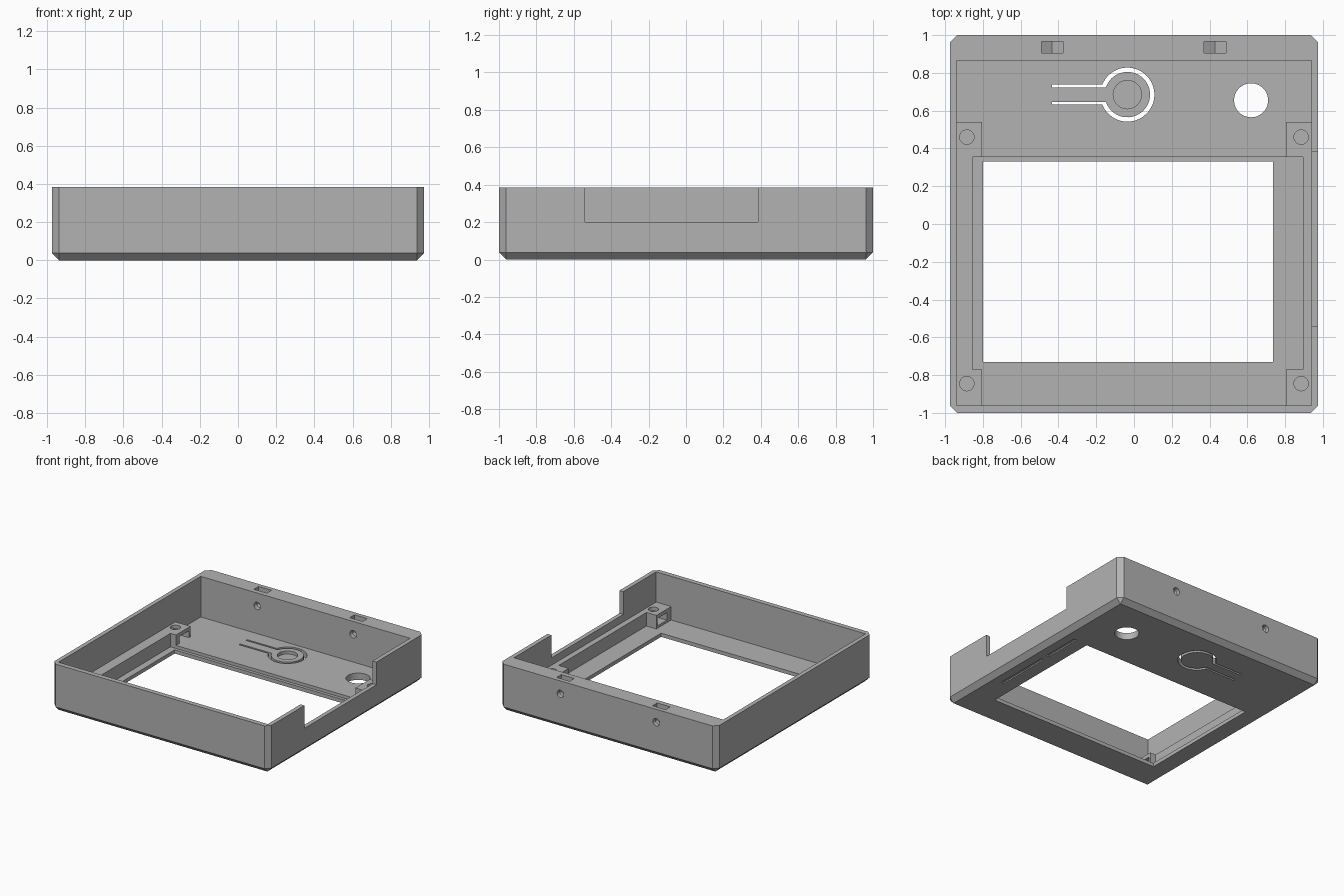
import bpy, bmesh
from math import asin, cos, sin, pi
from mathutils import Matrix, Vector

cube = bpy.data.objects.get("Cube")
if cube:
    bpy.data.objects.remove(cube, do_unlink=True)

grey = bpy.data.materials.new("mid grey")
grey.use_nodes = True
grey.diffuse_color = (0.45, 0.45, 0.45, 1)
grey.node_tree.nodes["Principled BSDF"].inputs["Base Color"].default_value = grey.diffuse_color

TOP, FLOOR, RECESS, RAIL = 0.385, 0.055, 0.03, 0.14


def add(name, bm):
    bmesh.ops.recalc_face_normals(bm, faces=bm.faces)
    mesh = bpy.data.meshes.new(name)
    bm.to_mesh(mesh)
    bm.free()
    mesh.materials.append(grey)
    ob = bpy.data.objects.new(name, mesh)
    bpy.context.collection.objects.link(ob)
    return ob


def box(name, x, y, z):
    bm = bmesh.new()
    size = Vector((x[1] - x[0], y[1] - y[0], z[1] - z[0]))
    mid = Vector((sum(x), sum(y), sum(z))) / 2
    bmesh.ops.create_cube(bm, size=1, matrix=Matrix.Translation(mid) @ Matrix.Diagonal((*size, 1)))
    return add(name, bm)


def rod(name, center, radius, length, axis="Z"):
    bm = bmesh.new()
    turn = Matrix.Rotation(pi / 2, 4, "X") if axis == "Y" else Matrix()
    bmesh.ops.create_cone(bm, cap_ends=True, segments=48, radius1=radius, radius2=radius,
                          depth=length, matrix=Matrix.Translation(center) @ turn)
    return add(name, bm)


def prism(name, points, push):
    bm = bmesh.new()
    face = bm.faces.new([bm.verts.new(p) for p in points])
    new = bmesh.ops.extrude_face_region(bm, geom=[face])["geom"]
    bmesh.ops.translate(bm, vec=push, verts=[v for v in new if isinstance(v, bmesh.types.BMVert)])
    return add(name, bm)


def cut(target, cutter):
    mod = target.modifiers.new("cut", "BOOLEAN")
    mod.operation, mod.solver, mod.object = "DIFFERENCE", "EXACT", cutter
    bpy.context.view_layer.objects.active = target
    bpy.ops.object.modifier_apply(modifier=mod.name)
    bpy.data.objects.remove(cutter, do_unlink=True)


# Case with chamfered upright corners and lower rim
case = box("case_shell", (-0.975, 0.975), (-1, 1), (0, TOP))
bm = bmesh.new()
bm.from_mesh(case.data)
edges = [e for e in bm.edges if min(v.co.z for v in e.verts) < 0.01]
bmesh.ops.bevel(bm, geom=edges, offset=0.038, segments=1, profile=0.5, affect="EDGES")
bm.to_mesh(case.data)
bm.free()

# Cavity, thinner floor around the window, window and side cutout
cut(case, box("cavity", (-0.94, 0.94), (-0.96, 0.865), (FLOOR, 1)))
cut(case, box("floor_recess", (-0.94, 0.94), (-0.96, 0.355), (RECESS, 0.2)))
cut(case, box("window", (-0.8, 0.735), (-0.73, 0.33), (-1, 0.2)))
cut(case, box("side_cutout", (0.92, 1.2), (-0.54, 0.385), (0.2, 1)))
cut(case, rod("round_opening", (0.62, 0.655, 0), 0.09, 0.3))

# Flexible push button outlined by a keyhole slot
cx, cy, steps = -0.035, 0.685, 48


def arc(radius, half):
    start = pi - asin(half / radius)
    return [(cx + radius * cos(start * (1 - 2 * i / steps)),
             cy + radius * sin(start * (1 - 2 * i / steps)), -0.1) for i in range(steps + 1)]


outer, inner = 0.053, 0.038
tip = [(-0.435, cy + h, -0.1) for h in (-outer, -inner, inner, outer)]
outline = arc(0.143, outer) + tip[:2] + arc(0.12, inner)[::-1] + tip[2:]
cut(case, prism("button_slot", outline, (0, 0, 0.3)))
cut(case, rod("button_dimple", (cx, cy, 0.13), 0.075, 0.2))

# Rear screw holes with nut pockets that have a V-shaped bottom
for x in (-0.433, 0.428):
    z, w = 0.28, 0.058
    shape = [(x - w, 0.905, 0.5), (x - w, 0.905, z - w * 0.577),
             (x, 0.905, z - w * 1.155), (x + w, 0.905, z - w * 0.577), (x + w, 0.905, 0.5)]
    cut(case, prism("nut_pocket", shape, (0, 0.06, 0)))
    cut(case, rod("rear_screw_hole", (x, 0.93, z), 0.03, 0.4, "Y"))

# Shallow grooves on the underside
for y in ((-0.5, -0.04), (0.02, 0.34)):
    cut(case, box("groove", (0.84, 0.865), y, (-0.1, 0.01)))

# Side rails
rails = [box("left_rail", (0.895, 0.95), (-0.78, 0.365), (0.02, RAIL)),
         box("right_rail", (-0.95, -0.855), (-0.78, 0.365), (0.02, RAIL))]

# Corner screw bosses, each with a blind hole and a side nut slot
bosses = []
for side, s in (("left", 1), ("right", -1)):
    for end, y0, y1, yc in (("front", -0.97, -0.77, -0.845), ("rear", 0.355, 0.54, 0.46)):
        boss = box(f"{end}_{side}_boss", sorted((s * 0.805, s * 0.95)), (y0, y1), (0.02, RAIL))
        cut(boss, box("nut_slot", sorted((s * 0.7, s * 0.935)), (yc - 0.06, yc + 0.06), (0.05, 0.11)))
        cut(boss, rod("boss_hole", (s * 0.885, yc, 0.16), 0.038, 0.2))
        bosses.append(boss)

# Smooth round walls, sharp edges elsewhere
bpy.ops.object.select_all(action="DESELECT")
for ob in [case] + rails + bosses:
    ob.select_set(True)
bpy.context.view_layer.objects.active = case
bpy.ops.object.shade_smooth_by_angle(angle=pi / 9)
